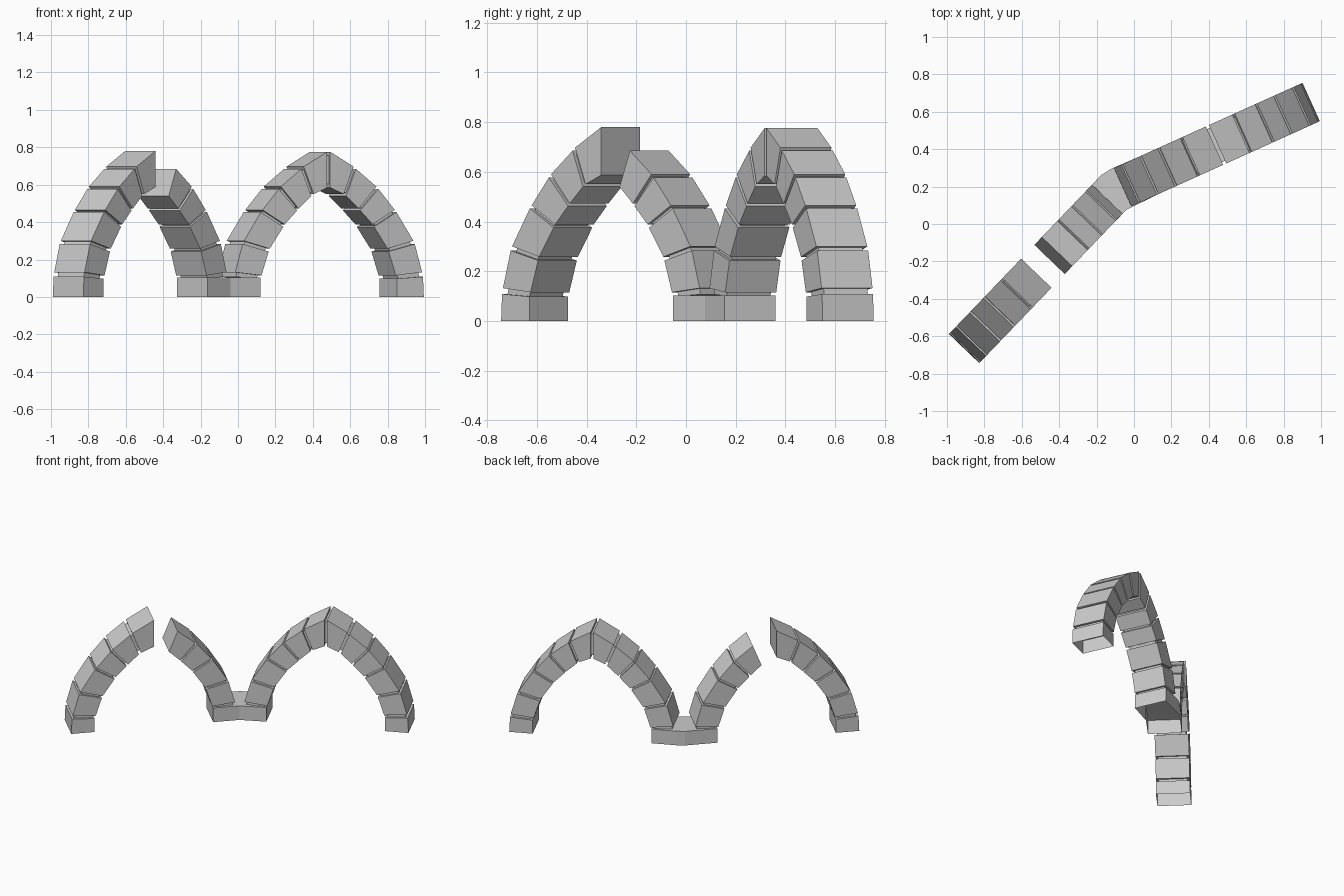
import bpy, bmesh
from math import cos, sin, radians

if "Cube" in bpy.data.objects:
    bpy.data.objects.remove(bpy.data.objects["Cube"])

DEPTH = 0.225
# half-arch stones: outer low, outer high, inner high, inner low as (distance from crown, height)
STONES = [
    [(.558, 0), (.553, .108), (.400, .098), (.400, 0)],
    [(.548, .132), (.505, .283), (.352, .243), (.394, .115)],
    [(.497, .300), (.398, .453), (.266, .375), (.346, .258)],
    [(.388, .465), (.292, .577), (.185, .462), (.258, .388)],
    [(.280, .590), (.160, .685), (.102, .540), (.176, .472)],
    [(.146, .697), (.0, .780), (.0, .587), (.088, .550)],
]


def finish(name, bm, open_bottom):
    bmesh.ops.recalc_face_normals(bm, faces=bm.faces)
    if open_bottom:
        low = [f for f in bm.faces if all(v.co.z < .001 for v in f.verts)]
        bmesh.ops.delete(bm, geom=low, context='FACES')
    me = bpy.data.meshes.new(name)
    bm.to_mesh(me)
    bm.free()
    bpy.context.collection.objects.link(bpy.data.objects.new(name, me))


def loft(name, a, b, open_bottom=False):
    """Closed solid between two matching outlines."""
    bm = bmesh.new()
    va, vb = [bm.verts.new(p) for p in a], [bm.verts.new(p) for p in b]
    bm.faces.new(va)
    bm.faces.new(vb)
    for i in range(len(va)):
        j = (i + 1) % len(va)
        bm.faces.new((va[i], va[j], vb[j], vb[i]))
    finish(name, bm, open_bottom)


def place(arch, s, z, d):
    x, y, ang = arch
    c, n = cos(radians(ang)), sin(radians(ang))
    return (x + s * c - d * n, y + s * n + d * c, z)


def prism(name, arch, side, poly, d0, d1, open_bottom=False):
    loft(name, [place(arch, side * s, z, d0) for s, z in poly],
         [place(arch, side * s, z, d1) for s, z in poly], open_bottom)


def lerp(p, q, t):
    return (p[0] + (q[0] - p[0]) * t, p[1] + (q[1] - p[1]) * t)


def half_arch(name, arch, side, count, base, crown_gap):
    for i, st in enumerate(STONES[:count]):
        poly = list(st)
        if i == 5 and crown_gap:
            poly[1], poly[2] = (crown_gap, .776), (crown_gap, .584)
        if i or base:
            prism(f"{name}_stone_{i + 1}", arch, side, poly, 0, DEPTH, i == 0)
        # recessed mortar up to the next stone
        if i + 1 < count:
            nx = STONES[i + 1]
            o0, o1, i1, i0 = st[1], nx[0], nx[3], st[2]
        elif crown_gap:
            o0, o1, i1, i0 = poly[1], (0, .776), (0, .584), poly[2]
        else:
            continue
        quad = [lerp(o0, i0, .1), lerp(o1, i1, .1), lerp(i1, o1, .1), lerp(i0, o0, .1)]
        prism(f"{name}_mortar_{i + 1}", arch, side, quad, .016, DEPTH - .016)


# front crown point and plan angle of each arch
BROKEN = (-.441, -.341, 46.2)
WHOLE = (.485, .32, 24.3)
half_arch("broken_left", BROKEN, -1, 6, True, 0)
half_arch("broken_right", BROKEN, 1, 5, False, 0)
half_arch("whole_left", WHOLE, -1, 6, False, .009)
half_arch("whole_right", WHOLE, 1, 6, True, .009)

# shared base where the two arches meet
plan = [place(BROKEN, .4, 0, 0), (-.04, .076, 0), place(WHOLE, -.4, 0, 0),
        place(WHOLE, -.4, 0, DEPTH), (-.122, .295, 0), (-.175, .262, 0),
        place(BROKEN, .4, 0, DEPTH)]
loft("shared_base", plan, [(x, y, .103) for x, y, _ in plan], True)
